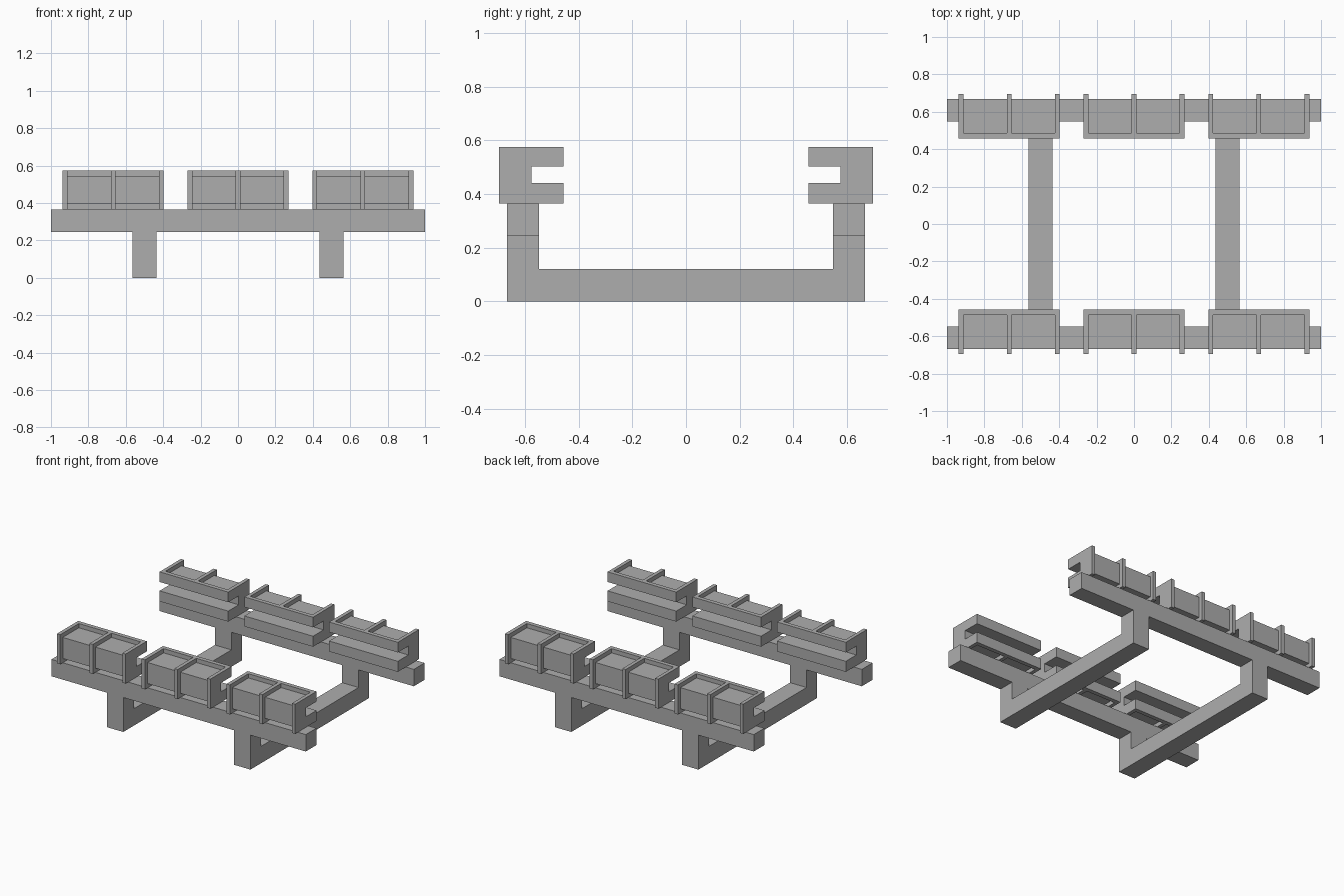
import bpy
import bmesh

cube = bpy.data.objects.get("Cube")
if cube:
    bpy.data.objects.remove(cube, do_unlink=True)

grey = bpy.data.materials.new("plain grey")
grey.use_nodes = True
colour = (0.42, 0.42, 0.42, 1)
grey.diffuse_color = colour
grey.node_tree.nodes["Principled BSDF"].inputs["Base Color"].default_value = colour


def extrude_yz(name, profile, x0, x1, side=1):
    """Extrude a y-z outline from x0 to x1; side -1 mirrors it to the front."""
    bm = bmesh.new()
    face = bm.faces.new([bm.verts.new((x0, y * side, z)) for y, z in profile])
    moved = bmesh.ops.extrude_face_region(bm, geom=[face])["geom"]
    bmesh.ops.translate(bm, vec=(x1 - x0, 0, 0),
                        verts=[v for v in moved if isinstance(v, bmesh.types.BMVert)])
    bmesh.ops.recalc_face_normals(bm, faces=bm.faces)
    mesh = bpy.data.meshes.new(name)
    bm.to_mesh(mesh)
    bm.free()
    mesh.materials.append(grey)
    obj = bpy.data.objects.new(name, mesh)
    bpy.context.collection.objects.link(obj)


def rect(y0, y1, z0, z1):
    return [(y0, z0), (y1, z0), (y1, z1), (y0, z1)]


def c_shape(outer, bottom, top):
    """C outline opening inwards, with a shared slot."""
    return [(RAIL, bottom), (outer, bottom), (outer, top), (RAIL, top),
            (RAIL, SLOT_TOP), (SLOT_BACK, SLOT_TOP),
            (SLOT_BACK, SLOT_LOW), (RAIL, SLOT_LOW)]


INNER, OUTER = 0.547, 0.667          # long beam
LEG_TOP, BASE, TOP = 0.245, 0.365, 0.575
LIP, RAIL, SLOT_BACK = 0.457, 0.487, 0.575
SLOT_LOW, SLOT_TOP = 0.44, 0.503
HALF, RIB = 0.27, 0.026

# U-shaped cross supports
for cx, label in ((-0.5, "right"), (0.5, "left")):
    u = [(-OUTER, 0), (OUTER, 0), (OUTER, LEG_TOP), (INNER, LEG_TOP),
         (INNER, 0.12), (-INNER, 0.12), (-INNER, LEG_TOP), (-OUTER, LEG_TOP)]
    extrude_yz(label + "_cross_support", u, cx - 0.065, cx + 0.065)

for side, end in ((-1, "front"), (1, "back")):
    # Long beam
    extrude_yz(end + "_beam", rect(INNER, OUTER, LEG_TOP, BASE), -1, 1, side)
    for cx, label in ((-0.667, "right"), (0, "middle"), (0.667, "left")):
        name = f"{end}_{label}_"
        # Inner lip rails above and below the slot
        for part, z0, z1 in (("lower_rail", BASE, SLOT_LOW), ("upper_rail", SLOT_TOP, TOP)):
            extrude_yz(name + part, rect(LIP, RAIL, z0, z1), cx - HALF, cx + HALF, side)
        # Thin ribs
        starts = [cx - HALF, cx - RIB / 2, cx + HALF - RIB]
        for x in starts:
            extrude_yz(name + "rib", c_shape(0.696, BASE, TOP), x, x + RIB, side)
        # Recessed bodies between ribs
        for a, b in zip(starts, starts[1:]):
            extrude_yz(name + "body", c_shape(OUTER, 0.395, 0.545), a + RIB, b, side)
